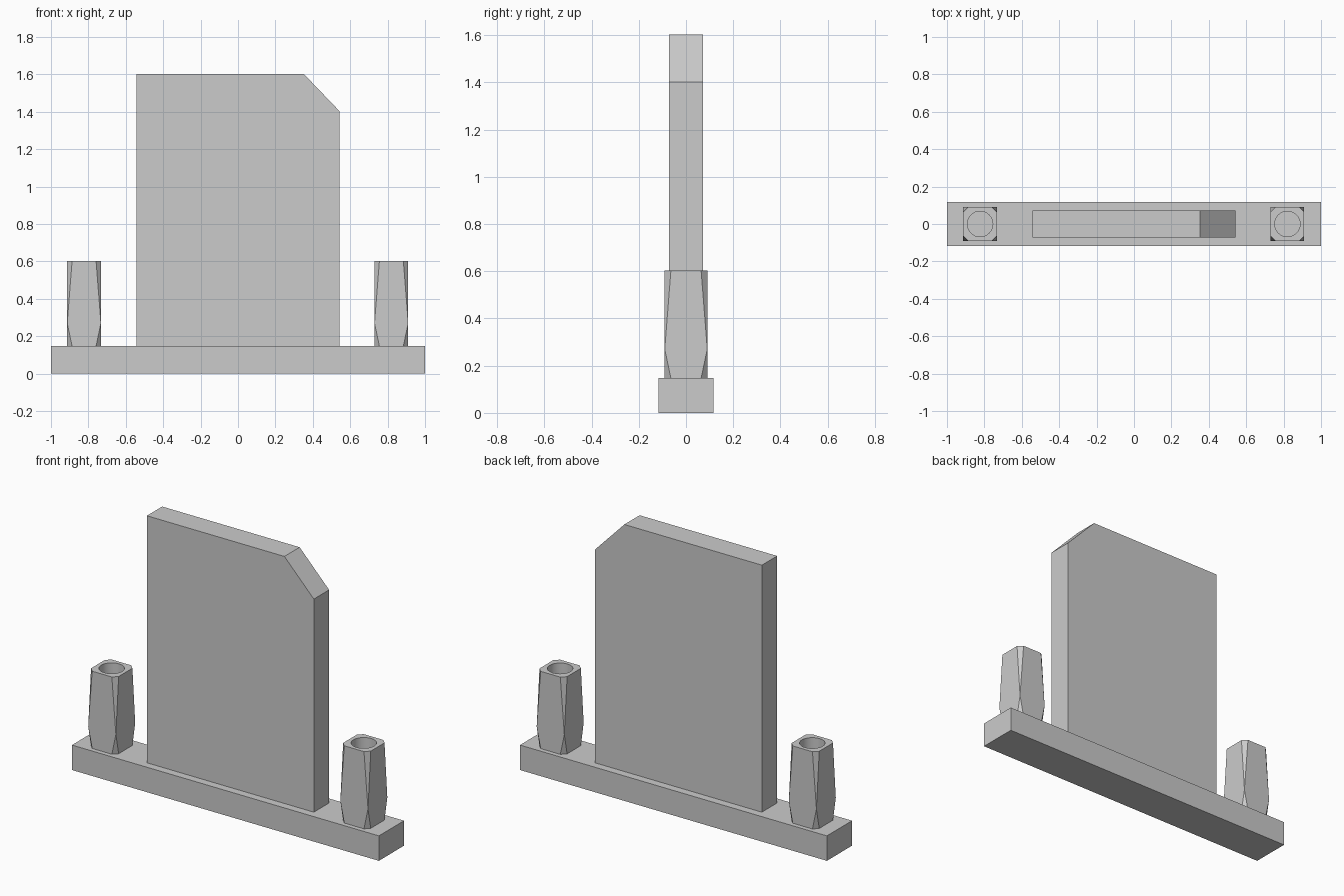
import bpy, bmesh
from mathutils import Matrix

if "Cube" in bpy.data.objects:
    bpy.data.objects.remove(bpy.data.objects["Cube"])

BASE_TOP = 0.147


def finish(name, bm):
    bmesh.ops.recalc_face_normals(bm, faces=bm.faces)
    mesh = bpy.data.meshes.new(name)
    bm.to_mesh(mesh)
    bm.free()
    obj = bpy.data.objects.new(name, mesh)
    bpy.context.collection.objects.link(obj)
    return obj


def slab(name, profile, half_depth):
    """Extrude an x-z outline evenly about y = 0."""
    bm = bmesh.new()
    face = bm.faces.new([bm.verts.new((x, -half_depth, z)) for x, z in profile])
    ext = bmesh.ops.extrude_face_region(bm, geom=[face])["geom"]
    moved = [v for v in ext if isinstance(v, bmesh.types.BMVert)]
    bmesh.ops.translate(bm, verts=moved, vec=(0, 2 * half_depth, 0))
    return finish(name, bm)


def vase(name, x0, half=0.09, cut=0.026, top=0.602, waist=0.27):
    """Square post whose corners are planed off towards top and bottom."""
    bm = bmesh.new()
    for z, c in ((BASE_TOP, cut), (waist, 0), (top, cut)):
        corners = {(sx * a, sy * b) for sx in (-1, 1) for sy in (-1, 1)
                   for a, b in ((half - c, half), (half, half - c))}
        for x, y in corners:
            bm.verts.new((x0 + x, y, z))
    bmesh.ops.convex_hull(bm, input=bm.verts)
    bmesh.ops.dissolve_limit(bm, angle_limit=0.01, verts=bm.verts, edges=bm.edges)
    obj = finish(name, bm)

    # round flower hole
    depth = 0.36
    bm = bmesh.new()
    bmesh.ops.create_cone(bm, cap_ends=True, segments=32, radius1=0.068,
                          radius2=0.068, depth=depth + 0.1,
                          matrix=Matrix.Translation((x0, 0, top + 0.05 - depth / 2)))
    cutter = finish(name + "_hole_cutter", bm)
    mod = obj.modifiers.new("hole", "BOOLEAN")
    mod.operation = "DIFFERENCE"
    mod.solver = "EXACT"
    mod.object = cutter
    bpy.context.view_layer.objects.active = obj
    obj.select_set(True)
    bpy.ops.object.modifier_apply(modifier="hole")
    bpy.ops.object.shade_smooth_by_angle(angle=0.21)
    obj.select_set(False)
    bpy.data.objects.remove(cutter)


# plinth
slab("plinth", [(-1, 0), (1, 0), (1, BASE_TOP), (-1, BASE_TOP)], 0.117)

# upright stone with one clipped corner
slab("upright_stone", [(-0.544, BASE_TOP), (0.544, BASE_TOP), (0.544, 1.402),
                       (0.352, 1.602), (-0.544, 1.602)], 0.071)

# pair of vases
for side, x in (("left", -0.823), ("right", 0.82)):
    vase(side + "_vase", x)
